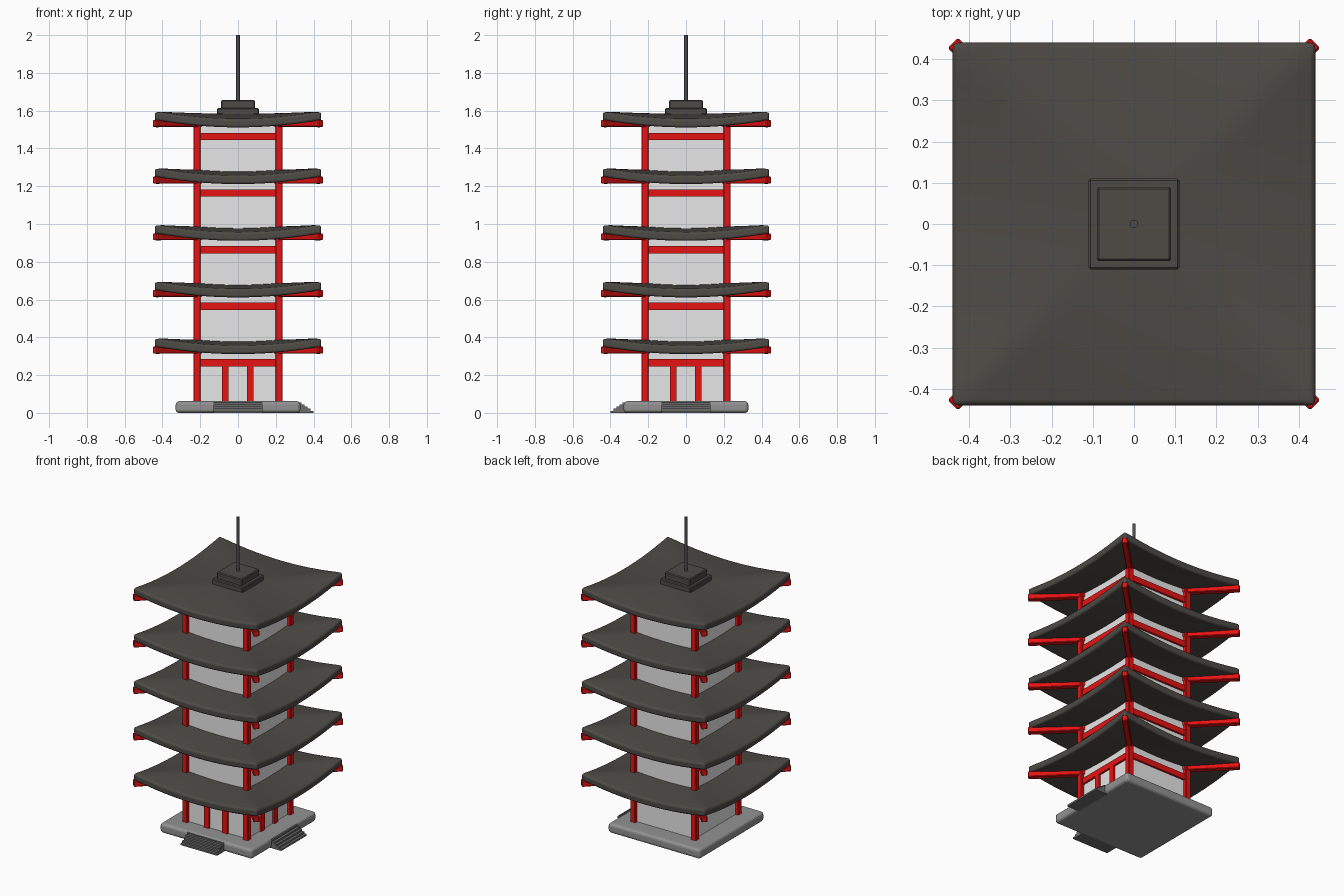
import bpy, bmesh, math
from mathutils import Matrix, Vector

if "Cube" in bpy.data.objects:
    bpy.data.objects.remove(bpy.data.objects["Cube"])


def mat(name, *rgb):
    m = bpy.data.materials.new(name)
    m.diffuse_color = (*rgb, 1)
    m.use_nodes = True
    m.node_tree.nodes["Principled BSDF"].inputs["Base Color"].default_value = m.diffuse_color
    return m


ROOF = mat("dark roof tile", 0.075, 0.069, 0.060)
RED = mat("red lacquer", 0.8, 0.006, 0.006)
WHITE = mat("white plaster", 0.8, 0.8, 0.8)
STONE = mat("base stone", 0.29, 0.29, 0.29)
STEP = mat("step stone", 0.15, 0.15, 0.15)
METAL = mat("dark metal", 0.07, 0.07, 0.07)


def finish(name, bm, material, bevel=0.0, segs=1, smooth=False):
    me = bpy.data.meshes.new(name)
    bm.to_mesh(me)
    bm.free()
    ob = bpy.data.objects.new(name, me)
    bpy.context.collection.objects.link(ob)
    me.materials.append(material)
    if bevel:
        b = ob.modifiers.new("bevel", 'BEVEL')
        b.width, b.segments = bevel, segs
        b.limit_method, b.angle_limit = 'ANGLE', math.radians(40)
    if smooth:
        bpy.ops.object.select_all(action='DESELECT')
        ob.select_set(True)
        bpy.context.view_layer.objects.active = ob
        bpy.ops.object.shade_smooth_by_angle(angle=math.radians(40))
    return ob


def box(name, lo, hi, material, turn=0.0, bevel=0.0, segs=1):
    """Box between two corners, then turned about the z axis."""
    lo, hi = Vector(lo), Vector(hi)
    bm = bmesh.new()
    m = (Matrix.Rotation(turn, 4, 'Z') @ Matrix.Translation((lo + hi) / 2)
         @ Matrix.Diagonal((*(hi - lo), 1)))
    bmesh.ops.create_cube(bm, size=1, matrix=m)
    return finish(name, bm, material, bevel, segs)


def roof(name, z0, half=0.44, thick=0.046):
    """Square roof: sags to the middle of each eave, lifts at the corners."""
    bm = bmesh.new()
    bmesh.ops.create_grid(bm, x_segments=24, y_segments=24, size=half)
    for v in bm.verts:
        a, b = sorted((abs(v.co.x) / half, abs(v.co.y) / half))
        v.co.z = z0 + 0.384 - 0.028 * b ** 2 + 0.040 * a ** 2
    # closed underside and rim
    top = bm.faces[:]
    new = bmesh.ops.extrude_face_region(bm, geom=top)["geom"]
    for v in (g for g in new if isinstance(g, bmesh.types.BMVert)):
        v.co.z -= thick
    bmesh.ops.recalc_face_normals(bm, faces=bm.faces)
    return finish(name, bm, ROOF, 0.012, 3, True)


# stone base and the two flights of steps (front and right)
box("base", (-0.33, -0.33, 0), (0.33, 0.33, 0.062), STONE, bevel=0.018, segs=3)
for side, turn in (("front", 0), ("right", math.pi / 2)):
    for i in range(5):
        box(f"{side}_step_{i + 1}", (-0.13, -0.40 + i * 0.016, 0),
            (0.13, -0.31, 0.011 * (i + 1)), STEP, turn)
    # ground floor door posts
    for x in (-0.067, 0.065):
        box(f"{side}_door_post", (x - 0.018, -0.228, 0.06),
            (x + 0.018, -0.20, 0.25), RED, turn)

# tower walls and corner columns
box("walls", (-0.215, -0.215, 0.05), (0.215, 0.215, 1.56), WHITE)
for k in range(4):
    box(f"corner_column_{k + 1}", (0.198, 0.198, 0.055), (0.236, 0.236, 1.555),
        RED, k * math.pi / 2, bevel=0.004)

# five storeys: beams, corner rafters, roof
for s in range(5):
    z = s * 0.3
    zb = s * 0.2995
    for k in range(4):
        t = k * math.pi / 2
        box(f"beam_{s + 1}_{k + 1}", (-0.2, -0.228, zb + 0.246),
            (0.2, -0.205, zb + 0.284), RED, t)
        box(f"corner_rafter_{s + 1}_{k + 1}", (0.28, -0.0175, z + 0.314),
            (0.622, 0.0175, z + 0.351), RED, t + math.pi / 4, bevel=0.004)
    roof(f"roof_{s + 1}", z)

# finial on the top roof
box("finial_lower_block", (-0.11, -0.11, 1.56), (0.11, 0.11, 1.615), ROOF, bevel=0.005)
box("finial_upper_block", (-0.09, -0.09, 1.60), (0.09, 0.09, 1.656), ROOF, bevel=0.005)
bm = bmesh.new()
bmesh.ops.create_cone(bm, cap_ends=True, segments=16, radius1=0.01, radius2=0.01,
                      depth=0.36, matrix=Matrix.Translation((0, 0, 1.82)))
finish("finial_rod", bm, METAL, smooth=True)
